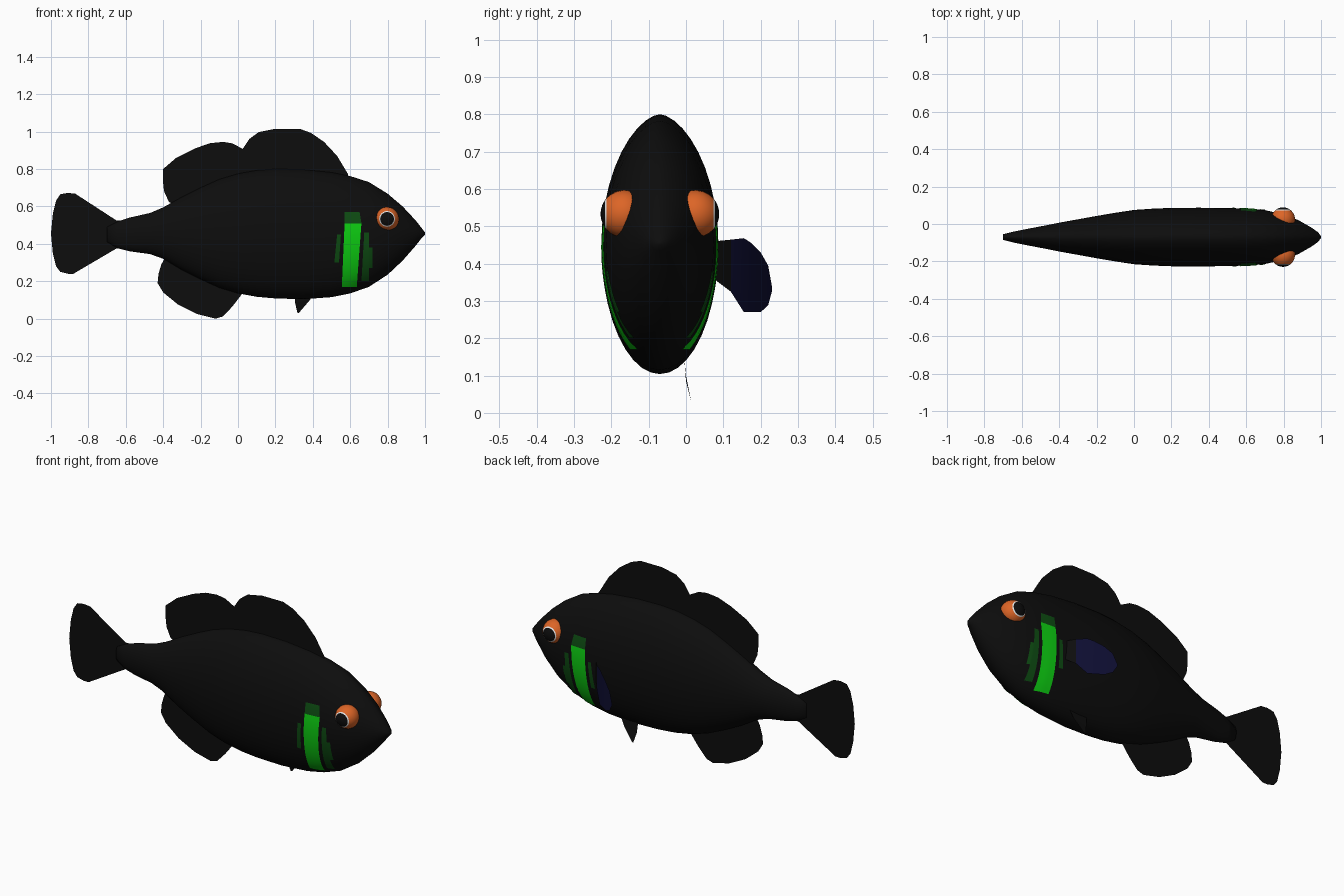
import bpy
import bmesh
import math

if "Cube" in bpy.data.objects:
    bpy.data.objects.remove(bpy.data.objects["Cube"], do_unlink=True)

MID = -0.07   # y of the body's mirror plane


def make_material(name, r, g, b):
    mat = bpy.data.materials.new(name)
    mat.use_nodes = True
    mat.diffuse_color = (r, g, b, 1)
    node = mat.node_tree.nodes["Principled BSDF"]
    node.inputs["Base Color"].default_value = (r, g, b, 1)
    node.inputs["Roughness"].default_value = 0.8
    return mat


black = make_material("black", 0.004, 0.004, 0.004)
orange = make_material("orange", 0.72, 0.13, 0.02)
white = make_material("white", 0.8, 0.8, 0.8)
bright_green = make_material("bright green", 0.004, 0.62, 0.006)
dark_green = make_material("dark green", 0.004, 0.07, 0.006)
navy = make_material("navy", 0.004, 0.004, 0.03)


def finish(bm, name, mats, smooth=True):
    mesh = bpy.data.meshes.new(name)
    bm.to_mesh(mesh)
    bm.free()
    obj = bpy.data.objects.new(name, mesh)
    bpy.context.collection.objects.link(obj)
    for mat in mats:
        mesh.materials.append(mat)
    for poly in mesh.polygons:
        poly.use_smooth = smooth
    return obj


def skin(bm, rows, closed=False):
    """Join rows of points with quads."""
    verts = [[bm.verts.new(p) for p in row] for row in rows]
    for a, b in zip(verts, verts[1:]):
        count = len(a) if closed else len(a) - 1
        for i in range(count):
            j = (i + 1) % len(a)
            bm.faces.new((a[i], a[j], b[j], b[i]))
    return verts


# Body stations: x, top, bottom, half width
STATIONS = [
    (-.7, .49, .41, .015), (-.64, .52, .375, .03), (-.58, .54, .36, .042),
    (-.47, .565, .345, .063), (-.4, .595, .32, .077), (-.3, .65, .26, .095),
    (-.2, .70, .21, .113), (-.1, .745, .165, .13), (0, .775, .135, .145),
    (.1, .793, .117, .152), (.2, .80, .108, .156), (.35, .797, .104, .157),
    (.5, .782, .115, .155), (.6, .762, .135, .152), (.7, .73, .17, .144),
    (.8, .668, .235, .122), (.88, .6, .31, .09), (.95, .525, .39, .05),
    (.985, .48, .435, .025), (1, .46, .45, .005),
]


def section(x):
    for a, b in zip(STATIONS, STATIONS[1:]):
        if x <= b[0]:
            t = (x - a[0]) / (b[0] - a[0])
            return [p + (q - p) * t for p, q in zip(a, b)][1:]
    return STATIONS[-1][1:]


def half_width(x, z):
    top, bottom, width = section(x)
    s = (2 * z - top - bottom) / (top - bottom)
    c = math.sqrt(max(0, 1 - s * s))
    return width * (c ** 1.2 if s > 0 else c)


def ring(x, segments=40):
    top, bottom, _ = section(x)
    points = []
    for i in range(segments):
        a = math.tau * i / segments
        z = (top + bottom) / 2 + (top - bottom) / 2 * math.cos(a)
        side = 1 if math.sin(a) >= 0 else -1
        points.append((x, MID + side * half_width(x, z), z))
    return points


bm = bmesh.new()
rings = skin(bm, [ring(s[0]) for s in STATIONS], closed=True)
bm.faces.new(rings[0])
bm.faces.new(rings[-1])
bmesh.ops.recalc_face_normals(bm, faces=bm.faces)
finish(bm, "body", [black])


# Flat fins on the middle plane
def flat_fin(name, outline):
    bm = bmesh.new()
    bm.faces.new([bm.verts.new((x, MID, z)) for x, z in outline])
    bmesh.ops.triangulate(bm, faces=bm.faces)
    finish(bm, name, [black], smooth=False)


flat_fin("tail_fin", [
    (-.62, .525), (-.65, .525), (-.87, .668), (-.91, .672), (-.95, .665),
    (-.973, .63), (-.99, .56), (-1, .455), (-.99, .35), (-.973, .28),
    (-.95, .25), (-.91, .24), (-.88, .24), (-.65, .375), (-.62, .375)])
flat_fin("rear_dorsal_fin", [
    (-.4, .8), (-.33, .86), (-.23, .91), (-.15, .938), (-.08, .945),
    (-.03, .937), (.03, .905), (.06, .75), (-.3, .58), (-.37, .625),
    (-.395, .68), (-.402, .74)])
flat_fin("front_dorsal_fin", [
    (.02, .9), (.06, .96), (.11, .997), (.2, 1.015), (.33, 1.015),
    (.39, .993), (.46, .945), (.53, .87), (.59, .77), (.55, .72),
    (.3, .7), (.05, .73)])
flat_fin("anal_fin", [
    (-.43, .19), (-.4, .14), (-.32, .075), (-.22, .025), (-.12, 0),
    (-.08, .012), (-.03, .065), (.02, .13), (0, .2), (-.37, .36),
    (-.41, .29), (-.425, .24)])


# Side fin: y, top, bottom; it sweeps backward as it leaves the body
def sweep(y):
    u = y - .085
    return .5 - .7 * u - 4.7 * u * u


bm = bmesh.new()
skin(bm, [[(sweep(y), y, top), (sweep(y), y, low)] for y, top, low in [
    (.08, .46, .355), (.12, .464, .325), (.155, .468, .27), (.175, .455, .27),
    (.2, .43, .27), (.22, .395, .288), (.23, .34, .325)]])
bm.faces.ensure_lookup_table()
for face in bm.faces:
    face.material_index = 1 if face.calc_center_median().y > .12 else 0
finish(bm, "pectoral_fin", [black, navy])

# Small belly fin
bm = bmesh.new()
skin(bm, [[(.3, -.005, .15), (.41, -.005, .15)],
          [(.305, 0, .085), (.385, 0, .1)],
          [(.318, .014, .03), (.325, .014, .03)]])
finish(bm, "pelvic_fin", [black], smooth=False)


# Painted bands that hug the flank: low and high z, edges at both ends
def flank_band(name, mat, low, high, low_edges, high_edges, side):
    bm = bmesh.new()
    rows = []
    for i in range(17):
        t = i / 16
        z = low + (high - low) * t
        row = []
        for k in range(7):
            a, b = [e[0] + (e[1] - e[0]) * k / 6 for e in (low_edges, high_edges)]
            x = a + (b - a) * t
            row.append((x, MID + side * (half_width(x, z) + .003), z))
        rows.append(row)
    skin(bm, rows)
    if side > 0:
        bmesh.ops.reverse_faces(bm, faces=bm.faces)
    finish(bm, name, [mat])


for side, label in ((-1, "right"), (1, "left")):
    flank_band(label + "_bright_band", bright_green, .17, .51,
               (.555, .635), (.57, .66), side)
    flank_band(label + "_upper_band", dark_green, .51, .57,
               (.57, .66), (.57, .65), side)
    flank_band(label + "_rear_band", dark_green, .3, .45,
               (.515, .54), (.53, .55), side)
    flank_band(label + "_front_band", dark_green, .2, .46,
               (.66, .7), (.675, .7), side)
    flank_band(label + "_front_band_edge", dark_green, .27, .38,
               (.695, .718), (.695, .718), side)

    # Eye: poles face sideways, so pupil and ring are whole rows of faces
    radius, offset = .064, .095
    bm = bmesh.new()
    rows = []
    for angle in (1, 12, 24, 35, 41, 55, 70, 85, 100, 120, 140, 160, 179):
        a = math.radians(angle)
        r = radius * math.sin(a)
        y = MID + side * (offset + radius * math.cos(a))
        rows.append([(.797 + r * math.cos(math.tau * i / 28), y,
                      .533 + r * math.sin(math.tau * i / 28)) for i in range(28)])
    ends = skin(bm, rows, closed=True)
    bm.faces.new(ends[0])
    bm.faces.new(ends[-1])
    bmesh.ops.recalc_face_normals(bm, faces=bm.faces)
    for face in bm.faces:
        out = (face.calc_center_median().y - MID) * side - offset
        degrees = math.degrees(math.acos(max(-1, min(1, out / radius))))
        face.material_index = 2 if degrees < 35 else 1 if degrees < 42 else 0
    finish(bm, label + "_eye", [orange, white, black])
